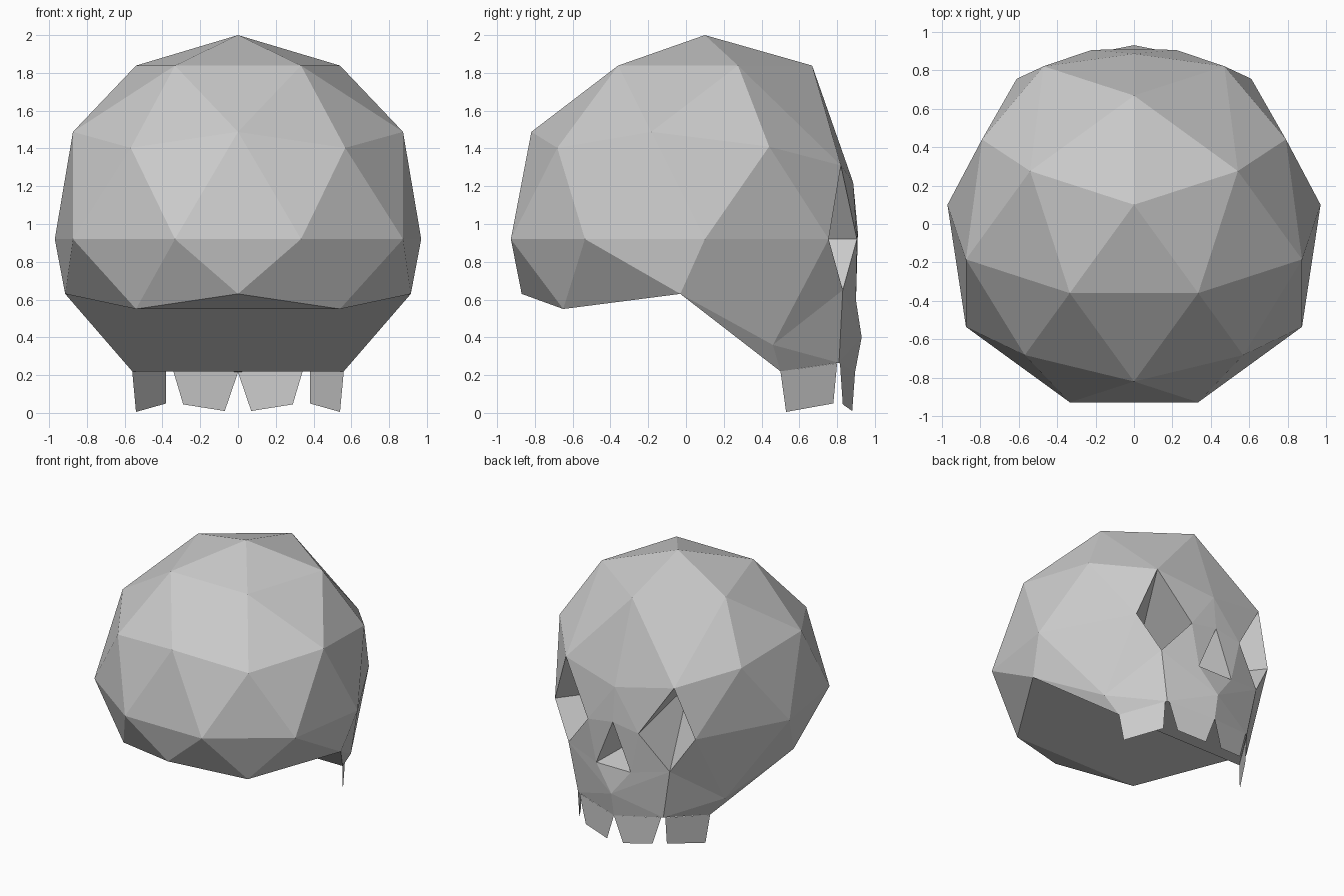
import bpy, bmesh, math
from mathutils import Vector, Matrix

if "Cube" in bpy.data.objects:
    bpy.data.objects.remove(bpy.data.objects["Cube"])

def make_object(name, bm):
    me = bpy.data.meshes.new(name)
    bm.to_mesh(me)
    bm.free()
    ob = bpy.data.objects.new(name, me)
    bpy.context.collection.objects.link(ob)
    return ob

# Cranium: low-poly icosphere, reshaped into a face on the +y side
R, C = 1.08, Vector((0, 0.1, 0.92))
bm = bmesh.new()
bmesh.ops.create_icosphere(bm, subdivisions=2, radius=R)
bmesh.ops.transform(bm, verts=bm.verts,
                    matrix=Matrix.Translation(C) @ Matrix.Rotation(math.pi / 2, 4, 'Z'))

def on_sphere(angle, h, side=1):
    r = math.sqrt(1 - h * h)
    a = math.radians(angle)
    return C + R * Vector((side * r * math.cos(a), r * math.sin(a), h))

def find(angle, h, side=1):
    p = on_sphere(angle, h, side)
    return min(bm.verts, key=lambda v: (v.co - p).length)

# name: (sphere angle, sphere height, new position on the +x side)
moves = {
    'temple':   (18, .447, (.79, .44, 1.41)),
    'brow':     (90, .447, (0, .885, 1.22)),
    'eye_top':  (54, .526, (.47, .82, 1.31)),
    'side':     (0, 0, (.97, .10, .92)),
    'eye_out':  (36, 0, (.61, .755, .92)),
    'eye_in':   (72, 0, (.22, .905, .92)),
    'eye_low':  (54, -.447, (.44, .83, .65)),
    'maxilla':  (90, -.526, (0, .93, .40)),
    'cheek':    (18, -.526, (.66, .46, .36)),
    'ear':      (-18, -.447, (.915, -.03, .63)),
    'nape':     (-90, -.447, (0, -.87, .63)),
    'base':     (-54, -.526, (.54, -.65, .55)),
    'jaw_back': (-18, -.851, (.56, .50, .22)),
    'jaw_mid':  (54, -.851, (.37, .81, .265)),
}
V = {(n, s): find(a, h, s) for n, (a, h, _) in moves.items() for s in (1, -1)}
pole, back = find(0, -1), find(-90, -.851)
for (n, s), v in V.items():
    x, y, z = moves[n][2]
    v.co = (s * x, y, z)
bmesh.ops.delete(bm, geom=[pole, back], context='VERTS')

def drop(*verts):
    for f in list(bm.faces):
        if set(f.verts) == set(verts):
            bm.faces.remove(f)

# Face details shared by both sides: nose and front of the jaw
nose_top = bm.verts.new((0, .91, .955))
nose_pit = bm.verts.new((0, .30, .70))
jaw_front = bm.verts.new((0, .895, .215))
nose_low = {s: bm.verts.new((s * .15, .90, .595)) for s in (1, -1)}
brow, maxilla = V['brow', 1], V['maxilla', 1]
drop(brow, V['eye_in', 1], V['eye_in', -1])
drop(maxilla, V['eye_in', 1], V['eye_in', -1])
drop(maxilla, V['jaw_mid', 1], V['jaw_mid', -1])
new = bm.faces.new
for s in (1, -1):
    top, out, inn, low = (V[n, s] for n in ('eye_top', 'eye_out', 'eye_in', 'eye_low'))
    # Eye socket: deep cone behind a diamond opening
    drop(top, out, inn)
    drop(low, out, inn)
    pit = bm.verts.new((s * .03, .0, .92))
    for a, b in ((top, out), (out, low), (low, inn), (inn, top)):
        new((a, b, pit))
    # Nose surround and cavity wall
    drop(inn, low, maxilla)
    nl = nose_low[s]
    for tri in ((brow, inn, nose_top), (nose_top, inn, nl), (inn, low, nl),
                (nl, low, maxilla), (nose_top, nl, nose_pit),
                (maxilla, V['jaw_mid', s], jaw_front)):
        new(tri)
    # Skull base sides
    drop(V['ear', s], V['base', s], V['jaw_back', s])
new((nose_low[1], nose_low[-1], nose_pit))
new((nose_low[1], nose_low[-1], maxilla))

# Underside plates
new((V['nape', 1], V['base', 1], V['base', -1]))
new((V['base', 1], V['ear', 1], V['ear', -1], V['base', -1]))
new((V['ear', 1], V['jaw_back', 1], V['jaw_back', -1], V['ear', -1]))
new((V['jaw_back', 1], V['jaw_mid', 1], V['jaw_mid', -1], V['jaw_back', -1]))
new((V['jaw_mid', 1], jaw_front, V['jaw_mid', -1]))
bmesh.ops.recalc_face_normals(bm, faces=bm.faces)
make_object('skull', bm)

# Teeth: two flat plates per side
bm = bmesh.new()
plates = [((.56, .50, .22), (.38, .80, .263), (.38, .78, .05), (.54, .53, .005)),
          ((.355, .815, .263), (0, .895, .215), (.07, .88, .01), (.29, .83, .045))]
for s in (1, -1):
    for plate in plates:
        f = bm.faces.new([bm.verts.new((s * x, y, z)) for x, y, z in plate])
        f.normal_update()
        if f.normal.y < 0:
            f.normal_flip()
make_object('teeth', bm)
